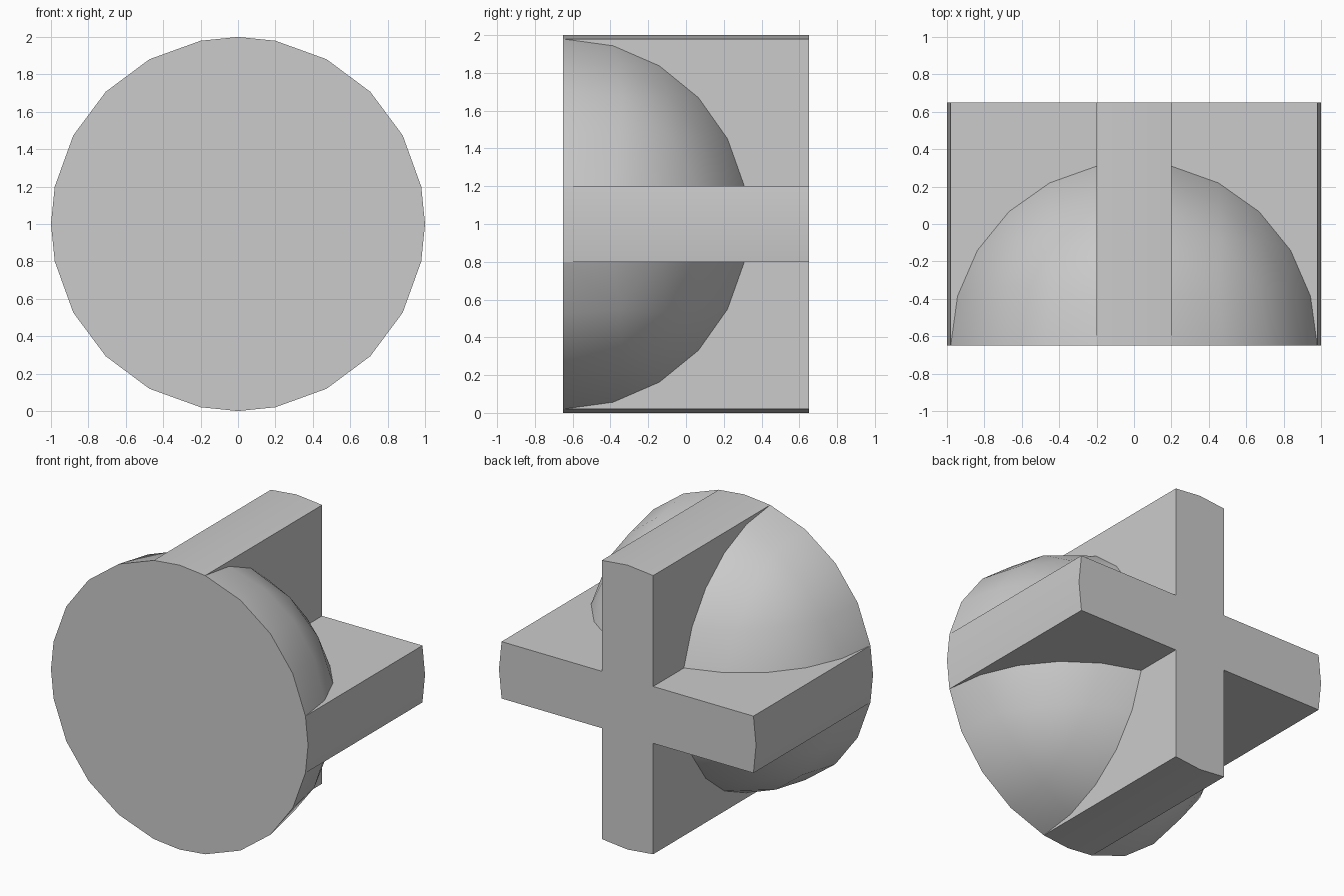
import bpy
import bmesh
from math import asin, pi, radians, sin, cos
from mathutils import Vector

default_cube = bpy.data.objects.get("Cube")
if default_cube:
    bpy.data.objects.remove(default_cube, do_unlink=True)

HALF = 0.2           # half thickness of each cross arm
FRONT, BACK = -0.65, 0.65
RING = (1 - HALF ** 2) ** 0.5
STEPS = 5            # rows from the rim to the top of the dome

grey = bpy.data.materials.new("light grey")
grey.use_nodes = True
grey.diffuse_color = (0.6, 0.6, 0.6, 1)
grey.node_tree.nodes["Principled BSDF"].inputs["Base Color"].default_value = (0.6, 0.6, 0.6, 1)


def dome_rows():
    """Rows of points on one quarter of the dome, between two cross walls."""
    sweep = pi / 2 - asin(HALF / RING)
    rows = []
    for j, count in enumerate((5, 5, 4, 3, 2, 1)):
        a = sweep * j / STEPS
        up, depth = RING * cos(a), RING * sin(a)
        start = Vector((HALF, depth, up))
        end = Vector((up, depth, HALF))
        angle = start.angle(end) if count > 1 else 0
        row = []
        for i in range(count):
            t = i / max(count - 1, 1)
            if angle:
                p = (start * sin((1 - t) * angle) + end * sin(t * angle)) / sin(angle)
            else:
                p = start
            row.append(p + Vector((0, FRONT, 0)))
        rows.append(row)
    return rows


def quarter_faces():
    """All faces of one quarter of the body."""
    rows = dome_rows()
    faces = []
    # dome skin
    for low, high in zip(rows, rows[1:]):
        for i in range(len(low) - 1):
            if len(high) == len(low):
                faces += [(low[i], low[i + 1], high[i]),
                          (low[i + 1], high[i + 1], high[i])]
            else:
                faces.append((low[i], low[i + 1], high[i]))
                if i < len(high) - 1:
                    faces.append((low[i + 1], high[i + 1], high[i]))
    # arm walls, trimmed along the dome
    corner = Vector((HALF, BACK, HALF))
    top = Vector((HALF, BACK, RING))
    side = Vector((RING, BACK, HALF))
    faces.append([corner, top] + [r[0] for r in rows])
    faces.append([corner, side] + [r[-1] for r in rows])
    # arm end caps
    top_mid, side_mid = Vector((0, BACK, 1)), Vector((1, BACK, 0))
    top_front, side_front = Vector((0, FRONT, 1)), Vector((1, FRONT, 0))
    faces.append((top, top_mid, top_front, rows[0][0]))
    faces.append((side, side_mid, side_front, rows[0][-1]))
    # back of the cross and front disc
    faces.append((Vector((0, BACK, 0)), top_mid, top, corner, side, side_mid))
    faces.append([Vector((0, FRONT, 0)), top_front] + rows[0] + [side_front])
    return faces


# repeat the quarter four times and weld it into one closed body
bm = bmesh.new()
for sx in (1, -1):
    for sz in (1, -1):
        for face in quarter_faces():
            bm.faces.new([bm.verts.new((p.x * sx, p.y, p.z * sz + 1)) for p in face])
bmesh.ops.remove_doubles(bm, verts=bm.verts[:], dist=0.001)
bmesh.ops.recalc_face_normals(bm, faces=bm.faces[:])

# merge the flat front and back into single faces
seams = [e for e in bm.edges if len(e.link_faces) == 2
         and all(abs(f.normal.y) > 0.999 for f in e.link_faces)]
bmesh.ops.dissolve_edges(bm, edges=seams, use_verts=False)

mesh = bpy.data.meshes.new("domed_cross")
bm.to_mesh(mesh)
bm.free()
mesh.materials.append(grey)
body = bpy.data.objects.new("domed_cross", mesh)
bpy.context.collection.objects.link(body)

for other in bpy.context.selected_objects:
    other.select_set(False)
body.select_set(True)
bpy.context.view_layer.objects.active = body
bpy.ops.object.shade_smooth_by_angle(angle=radians(30))
